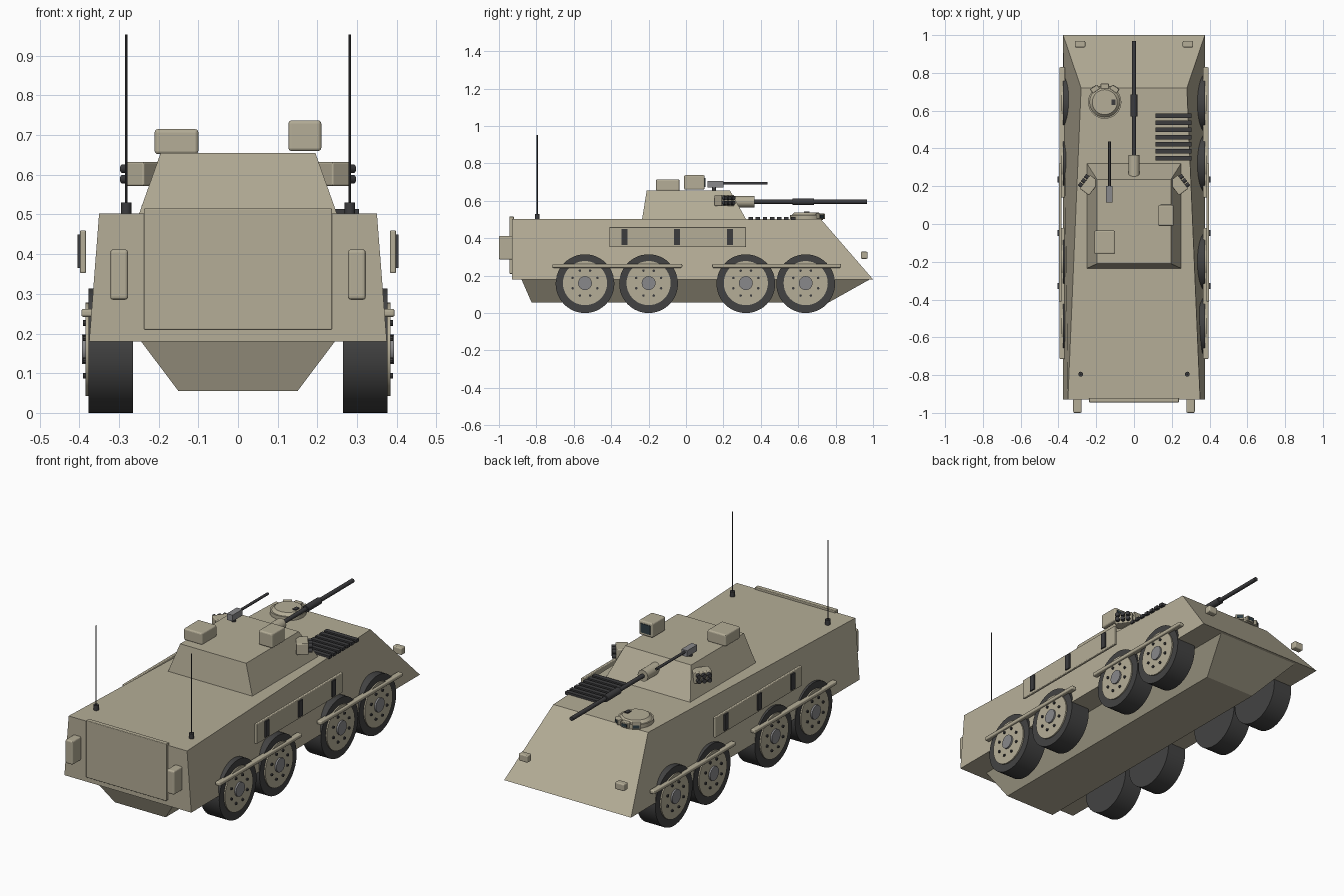
import bpy, bmesh, math
from mathutils import Matrix, Vector

if "Cube" in bpy.data.objects:
    bpy.data.objects.remove(bpy.data.objects["Cube"])


def material(name, r, g, b):
    m = bpy.data.materials.new(name)
    m.diffuse_color = (r, g, b, 1)
    m.use_nodes = True
    m.node_tree.nodes["Principled BSDF"].inputs["Base Color"].default_value = m.diffuse_color
    return m


TAN = material("tan_paint", 0.46, 0.42, 0.31)
RUBBER = material("rubber", 0.055, 0.055, 0.055)
DARK = material("dark_metal", 0.045, 0.045, 0.048)
STEEL = material("steel", 0.25, 0.25, 0.26)
GLASS = material("glass", 0.03, 0.05, 0.06)


def finish(name, bm, mat, bevel=0.0, smooth=False):
    bmesh.ops.recalc_face_normals(bm, faces=bm.faces)
    me = bpy.data.meshes.new(name)
    bm.to_mesh(me)
    bm.free()
    ob = bpy.data.objects.new(name, me)
    bpy.context.collection.objects.link(ob)
    me.materials.append(mat)
    if bevel:
        mod = ob.modifiers.new("bevel", 'BEVEL')
        mod.width, mod.segments = bevel, 3
    if smooth:
        bpy.ops.object.select_all(action='DESELECT')
        bpy.context.view_layer.objects.active = ob
        ob.select_set(True)
        bpy.ops.object.shade_smooth_by_angle(angle=math.radians(35))
    return ob


def loft(name, low, high, mat=TAN):
    """Solid between two matching loops of points."""
    bm = bmesh.new()
    a = [bm.verts.new(p) for p in low]
    b = [bm.verts.new(p) for p in high]
    n = len(a)
    bm.faces.new(a)
    bm.faces.new(b)
    for i in range(n):
        j = (i + 1) % n
        bm.faces.new((a[i], a[j], b[j], b[i]))
    return finish(name, bm, mat)


def trapezoid(xr, yr, xf, yf, z):
    return [(-xr, yr, z), (xr, yr, z), (xf, yf, z), (-xf, yf, z)]


def box(name, x, y, z, mat=TAN, bevel=0.0):
    """Box from (min, max) ranges."""
    bm = bmesh.new()
    size = [abs(r[1] - r[0]) for r in (x, y, z)]
    mid = [(r[0] + r[1]) / 2 for r in (x, y, z)]
    bmesh.ops.create_cube(bm, size=1, matrix=Matrix.Translation(mid) @ Matrix.Diagonal((*size, 1)))
    return finish(name, bm, mat, bevel)


def rod(name, start, end, r, mat=TAN, r2=None, sides=24, bevel=0.0):
    """Cylinder or cone between two points."""
    a, b = Vector(start), Vector(end)
    rot = (b - a).to_track_quat('Z', 'Y').to_matrix().to_4x4()
    bm = bmesh.new()
    bmesh.ops.create_cone(bm, cap_ends=True, segments=sides, radius1=r, radius2=r if r2 is None else r2,
                          depth=(b - a).length, matrix=Matrix.Translation((a + b) / 2) @ rot)
    return finish(name, bm, mat, bevel, smooth=True)


# Hull: upper body and tapered belly
loft("upper_hull", trapezoid(0.375, -0.93, 0.375, 1.0, 0.18), trapezoid(0.35, -0.93, 0.28, 0.72, 0.503))
loft("lower_hull", trapezoid(0.15, -0.825, 0.15, 0.76, 0.055), trapezoid(0.245, -0.88, 0.245, 0.985, 0.181))

# Rear door
box("rear_door", (-0.237, 0.237), (-0.945, -0.92), (0.21, 0.515), bevel=0.003)

# Turret with roof sights
loft("turret", trapezoid(0.25, -0.235, 0.25, 0.322, 0.5), trapezoid(0.195, -0.21, 0.195, 0.235, 0.655))
box("roof_box", (-0.21, -0.10), (-0.16, -0.035), (0.652, 0.715), bevel=0.008)
box("sight_box", (0.127, 0.21), (-0.01, 0.10), (0.66, 0.737), bevel=0.008)
box("sight_window", (0.14, 0.197), (0.095, 0.103), (0.675, 0.723), GLASS)

# Main gun
rod("gun_mantlet", (0, 0.23, 0.595), (0, 0.365, 0.595), 0.03)
rod("gun_barrel", (0, 0.33, 0.595), (0, 0.968, 0.595), 0.011, DARK)
rod("gun_sleeve", (0, 0.57, 0.595), (0, 0.685, 0.595), 0.018, DARK)

# Roof machine gun
rod("machine_gun_mount", (-0.13, 0.15, 0.65), (-0.13, 0.15, 0.68), 0.011, DARK)
box("machine_gun_body", (-0.147, -0.113), (0.115, 0.20), (0.672, 0.705), STEEL)
rod("machine_gun_barrel", (-0.13, 0.14, 0.693), (-0.13, 0.437, 0.693), 0.007, DARK, sides=12)

# Driver hatch with periscopes
HX, HY = -0.155, 0.645
rod("hatch_ring", (HX, HY, 0.498), (HX, HY, 0.523), 0.088, sides=40)
rod("hatch_lid", (HX, HY, 0.523), (HX, HY, 0.537), 0.08, r2=0.066, sides=40)
box("hatch_handle", (-0.118, -0.098), (0.63, 0.66), (0.53, 0.542), DARK)
for deg in (55, 90, 125):
    a = math.radians(deg)
    p = box("periscope", (-0.022, 0.022), (-0.013, 0.013), (-0.014, 0.014), bevel=0.003)
    g = box("periscope_glass", (-0.015, 0.015), (0.012, 0.0145), (-0.008, 0.008), GLASS)
    for ob in (p, g):
        ob.location = (HX + 0.09 * math.cos(a), HY + 0.085 * math.sin(a), 0.517)
        ob.rotation_euler.z = a - math.pi / 2

# Engine grille slats
for i in range(7):
    y = 0.347 + i * 0.0377
    box("grille_slat", (0.115, 0.305), (y - 0.012, y + 0.012), (0.498, 0.514), DARK)

for s in (1, -1):
    # Wheels
    for y in (-0.54, -0.20, 0.32, 0.64):
        rod("tyre", (s * 0.265, y, 0.157), (s * 0.377, y, 0.157), 0.157, RUBBER, sides=48)
        rod("wheel_rim", (s * 0.36, y, 0.16), (s * 0.384, y, 0.16), 0.118, sides=40)
        rod("hub_cap", (s * 0.37, y, 0.16), (s * 0.393, y, 0.16), 0.037, STEEL)
        for k in range(8):
            a = math.tau * (k + 0.5) / 8
            by, bz = y + 0.072 * math.cos(a), 0.16 + 0.072 * math.sin(a)
            rod("wheel_bolt", (s * 0.38, by, bz), (s * 0.391, by, bz), 0.007, DARK, sides=8)

    # Fender strips over each wheel pair
    for y0, y1 in ((-0.715, -0.02), (0.14, 0.83)):
        box("fender_strip", (s * 0.365, s * 0.395), (y0, y1), (0.242, 0.262), bevel=0.006)

    # Side panel with vision slits
    box("side_panel", (s * 0.383, s * 0.398), (-0.41, 0.32), (0.352, 0.46), bevel=0.004)
    for y in (-0.328, -0.047, 0.235):
        box("vision_slit", (s * 0.39, s * 0.405), (y - 0.016, y + 0.016), (0.365, 0.45), DARK)

    # Rear lamp boxes, headlights, antennas
    box("rear_box", (s * 0.277, s * 0.322), (-1.0, -0.925), (0.285, 0.412), bevel=0.008)
    box("rear_box_lid", (s * 0.282, s * 0.317), (-0.945, -0.928), (0.21, 0.285)).hide_render = True
    box("headlight", (s * 0.258, s * 0.312), (0.935, 0.97), (0.29, 0.328), bevel=0.006)
    rod("antenna_base", (s * 0.282, -0.795, 0.498), (s * 0.282, -0.795, 0.53), 0.013, DARK)
    rod("antenna", (s * 0.282, -0.795, 0.52), (s * 0.282, -0.795, 0.953), 0.003, DARK, sides=8)

    # Smoke launchers angled outward on the turret flanks
    d = Vector((s * 0.8, 0.6, 0)).normalized()
    t = Vector((-d.y, d.x, 0))
    c = Vector((s * 0.235, 0.205, 0.602))
    block = box("smoke_launcher", (-0.03, 0.03), (-0.045, 0.045), (-0.03, 0.03), bevel=0.005)
    block.location = c
    block.rotation_euler.z = math.atan2(d.y, d.x)
    for k in (-1, 0, 1):
        for dz in (-0.013, 0.013):
            p = c + t * k * 0.027 + Vector((0, 0, dz))
            rod("smoke_tube", p + d * 0.02, p + d * 0.05, 0.011, DARK, sides=16)
